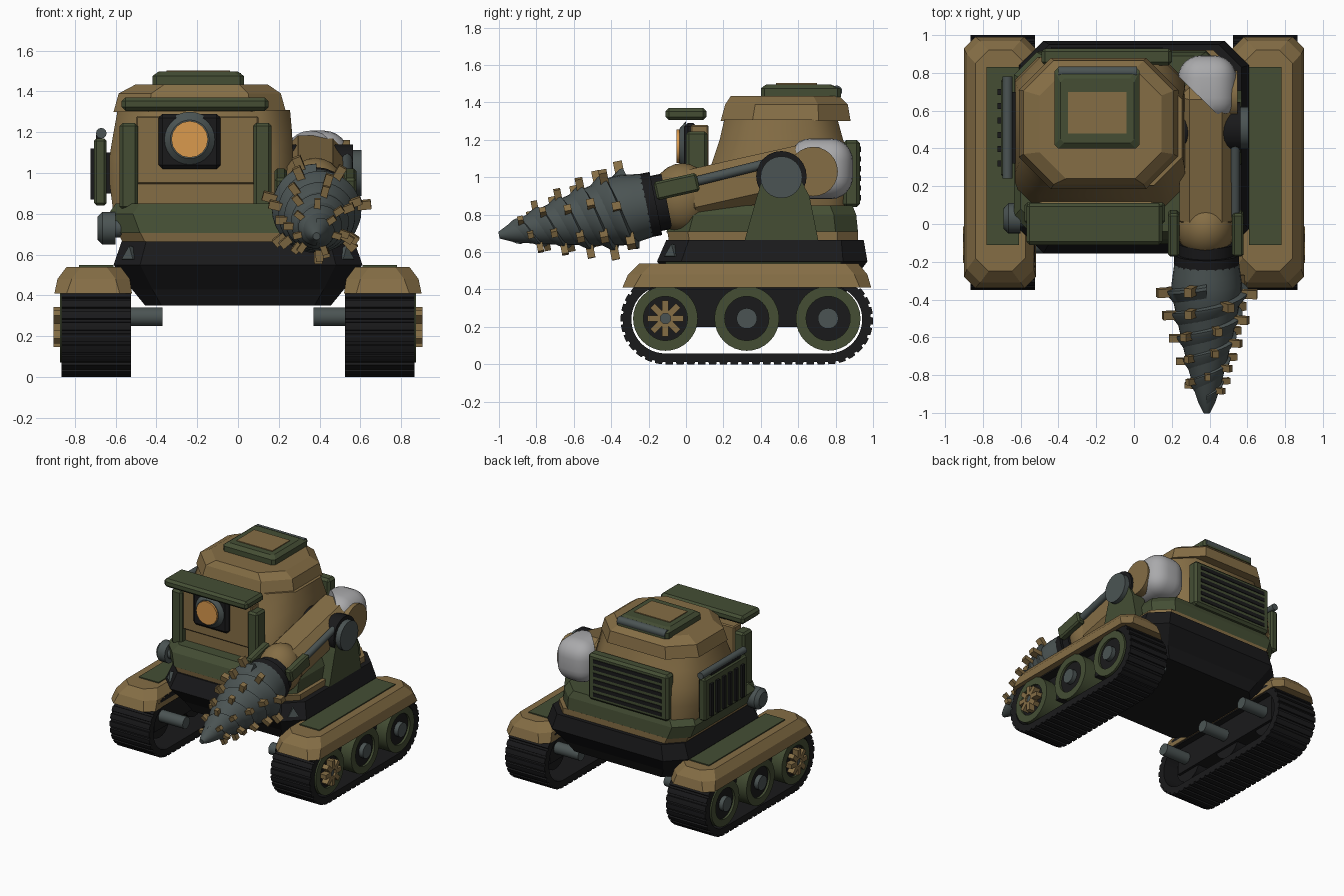
import bpy, bmesh, math
from mathutils import Vector, Matrix

if "Cube" in bpy.data.objects:
    bpy.data.objects.remove(bpy.data.objects["Cube"])


def material(name, rgb):
    m = bpy.data.materials.new(name)
    m.diffuse_color = (*rgb, 1)
    m.use_nodes = True
    m.node_tree.nodes["Principled BSDF"].inputs["Base Color"].default_value = m.diffuse_color
    return m


BROWN = material("tan_paint", (0.235, 0.155, 0.06))
GREEN = material("olive_paint", (0.058, 0.076, 0.034))
BLACK = material("black_rubber", (0.010, 0.010, 0.011))
STEEL = material("blue_grey_steel", (0.07, 0.088, 0.087))
LAMP = material("orange_lamp", (0.70, 0.32, 0.075))
WHITE = material("pale_shell", (0.40, 0.40, 0.41))


def finish(name, bm, mat, smooth=0, bevel=0):
    bmesh.ops.recalc_face_normals(bm, faces=bm.faces)
    if bevel:
        bmesh.ops.bevel(bm, geom=bm.edges[:], offset=bevel, segments=1, affect='EDGES')
    me = bpy.data.meshes.new(name)
    bm.to_mesh(me)
    bm.free()
    me.materials.append(mat)
    ob = bpy.data.objects.new(name, me)
    bpy.context.scene.collection.objects.link(ob)
    if smooth:
        bpy.context.view_layer.objects.active = ob
        ob.select_set(True)
        bpy.ops.object.shade_smooth_by_angle(angle=math.radians(smooth))
        ob.select_set(False)
    return ob


def block(name, center, size, mat, bevel=0, tilt=0):
    bm = bmesh.new()
    bmesh.ops.create_cube(bm, size=1, matrix=Matrix.Translation(center)
                          @ Matrix.Rotation(tilt, 4, 'X') @ Matrix.Diagonal((*size, 1)))
    return finish(name, bm, mat, bevel=bevel)


def box(name, x, y, z, mat, bevel=0):
    return block(name, [sum(a) / 2 for a in (x, y, z)],
                 [abs(a[1] - a[0]) for a in (x, y, z)], mat, bevel)


def rod(name, a, b, r, mat, r2=None, n=24):
    a, b = Vector(a), Vector(b)
    d = b - a
    bm = bmesh.new()
    bmesh.ops.create_cone(bm, cap_ends=True, segments=n, radius1=r, radius2=r if r2 is None else r2,
                          depth=d.length, matrix=Matrix.Translation((a + b) / 2)
                          @ d.to_track_quat('Z', 'Y').to_matrix().to_4x4())
    return finish(name, bm, mat, 35)


def ball(name, center, radii, mat, n=24):
    bm = bmesh.new()
    bmesh.ops.create_uvsphere(bm, u_segments=n, v_segments=n // 2, radius=1,
                              matrix=Matrix.Translation(center) @ Matrix.Diagonal((*radii, 1)))
    return finish(name, bm, mat, 60)


def strip(bm, rows, closed):
    """Join consecutive rows of four points into a tube."""
    pairs = list(zip(rows, rows[1:])) + ([(rows[-1], rows[0])] if closed else [])
    for p, q in pairs:
        for k in range(4):
            bm.faces.new((p[k], q[k], q[(k + 1) % 4], p[(k + 1) % 4]))
    if not closed:
        bm.faces.new(rows[0])
        bm.faces.new(rows[-1])


def loft(name, levels, mat, smooth=0):
    """Stack of corner-cut rectangles: (x0, x1, y0, y1, z, corner)."""
    bm = bmesh.new()
    rings = []
    for x0, x1, y0, y1, z, c in levels:
        pts = [(x0 + c, y0), (x1 - c, y0), (x1, y0 + c), (x1, y1 - c),
               (x1 - c, y1), (x0 + c, y1), (x0, y1 - c), (x0, y0 + c)]
        rings.append([bm.verts.new((*p, z)) for p in pts])
    for lo, hi in zip(rings, rings[1:]):
        for i in range(8):
            j = (i + 1) % 8
            bm.faces.new((lo[i], lo[j], hi[j], hi[i]))
    bm.faces.new(rings[0])
    bm.faces.new(rings[-1])
    return finish(name, bm, mat, smooth)


def ring(name, x0, x1, y, z, r_out, r_in, mat, n=32):
    """Annular ring around the x axis."""
    bm = bmesh.new()
    strip(bm, [[bm.verts.new((x, y + r * math.cos(i * math.tau / n), z + r * math.sin(i * math.tau / n)))
                for x, r in ((x0, r_in), (x0, r_out), (x1, r_out), (x1, r_in))] for i in range(n)], True)
    return finish(name, bm, mat, 35)


def belt(name, x0, x1):
    """Track loop with raised treads."""
    ya, yb, zc, r, count = -0.11, 0.76, 0.24, 0.24, 56
    run, arc = yb - ya, math.pi * r
    bm = bmesh.new()
    rows = []
    for i in range(count):
        for frac, ro in ((0.02, r), (0.35, r), (0.68, r), (0.72, r - 0.012), (0.98, r - 0.012)):
            s = (i + frac) / count * 2 * (run + arc)
            half, u = divmod(s, run + arc)
            sign = 1 - 2 * half
            a = -math.pi / 2 + math.pi * half + max(0, u - run) / r
            y = (ya if sign > 0 else yb) + sign * min(u, run)
            rows.append([bm.verts.new((x, y + q * math.cos(a), zc + q * math.sin(a)))
                         for x, q in ((x0, 0.182), (x0, ro), (x1, ro), (x1, 0.182))])
    strip(bm, rows, True)
    return finish(name, bm, BLACK)


# Track units, left and right
for side, s in (("right", 1), ("left", -1)):
    X = lambda a, b: tuple(sorted((s * a, s * b)))
    belt(side + "_track", *X(0.525, 0.865))
    loft(side + "_fender", [(*X(0.52, 0.90), -0.34, 0.99, 0.41, 0.06), (*X(0.53, 0.885), -0.31, 0.97, 0.48, 0.07),
                            (*X(0.575, 0.84), -0.25, 0.92, 0.54, 0.07)], BROWN)
    box(side + "_fender_plate", X(0.61, 0.78), (-0.11, 0.83), (0.53, 0.548), GREEN)
    box(side + "_track_frame", X(0.58, 0.78), (-0.20, 0.85), (0.20, 0.45), BLACK)
    box(side + "_fender_liner", X(0.53, 0.85), (-0.20, 0.85), (0.40, 0.45), BLACK)
    for w, y in enumerate((-0.11, 0.325, 0.76)):
        tag = f"{side}_wheel_{w}"
        ring(tag + "_rim", *X(0.70, 0.872), y, 0.245, 0.173, 0.118, GREEN)
        rod(tag + "_disc", (s * 0.60, y, 0.245), (s * 0.855, y, 0.245), 0.125, BLACK)
        rod(tag + "_hub", (s * 0.84, y, 0.245), (s * 0.89, y, 0.245), 0.055 if w else 0.045, STEEL)
        rod(tag + "_axle", (s * 0.37, y, 0.295), (s * 0.65, y, 0.295), 0.045, STEEL)
    for k in range(8):
        a = k * math.pi / 4
        block(f"{side}_sprocket_spoke_{k}", (s * 0.88, -0.11 + 0.062 * math.cos(a), 0.245 + 0.062 * math.sin(a)),
              (0.05, 0.07, 0.034), BROWN, tilt=a)
    rod(side + "_hull_stud", (s * 0.505, -0.05, 0.59), (s * 0.54, -0.085, 0.60), 0.045, STEEL, n=3)

# Hull and deck
loft("hull", [(-0.455, 0.455, -0.02, 0.84, 0.35, 0.08), (-0.52, 0.52, -0.06, 0.88, 0.43, 0.10),
              (-0.61, 0.61, -0.155, 0.97, 0.55, 0.13), (-0.57, 0.57, -0.105, 0.95, 0.665, 0.12)], BLACK)
loft("deck_trim", [(-0.56, 0.53, -0.09, 0.92, 0.65, 0.11), (-0.59, 0.53, -0.10, 0.92, 0.71, 0.11)], BROWN)
loft("deck_skirt", [(-0.60, 0.50, -0.105, 0.92, 0.705, 0.12), (-0.635, 0.50, -0.08, 0.91, 0.80, 0.12),
                    (-0.60, 0.47, -0.04, 0.89, 0.85, 0.12)], GREEN)

# Cabin and roof
loft("cabin", [(-0.61, 0.25, 0.05, 0.88, 0.80, 0.12), (-0.63, 0.27, 0.10, 0.885, 0.95, 0.12),
               (-0.63, 0.27, 0.14, 0.88, 1.08, 0.13), (-0.61, 0.265, 0.18, 0.84, 1.20, 0.14),
               (-0.59, 0.255, 0.205, 0.81, 1.31, 0.15)], BROWN, 50)
loft("roof", [(-0.61, 0.235, 0.185, 0.88, 1.30, 0.17), (-0.585, 0.21, 0.21, 0.865, 1.39, 0.16),
              (-0.50, 0.145, 0.24, 0.82, 1.435, 0.14)], BROWN)
loft("hatch", [(-0.42, 0.03, 0.40, 0.83, 1.43, 0.02), (-0.42, 0.03, 0.40, 0.83, 1.475, 0.02),
               (-0.39, 0.00, 0.43, 0.77, 1.497, 0.02)], GREEN)
box("hatch_panel", (-0.35, -0.04), (0.48, 0.70), (1.48, 1.503), BROWN)
rod("hatch_hinge", (-0.40, 0.805, 1.46), (0.015, 0.805, 1.46), 0.03, STEEL)

# Face panel, pillars, visor and lamp
box("face_panel", (-0.50, 0.10), (0.025, 0.12), (0.945, 1.28), BROWN, 0.008)
box("face_lower", (-0.49, 0.09), (0.05, 0.12), (0.82, 0.96), BROWN)
for i, x in enumerate((-0.535, 0.12)):
    box(f"face_pillar_{i}", (x - 0.045, x + 0.045), (0.0, 0.115), (0.82, 1.245), GREEN, 0.015)
box("visor", (-0.57, 0.15), (-0.11, 0.11), (1.305, 1.37), GREEN, 0.018)
box("lamp_housing", (-0.39, -0.085), (-0.01, 0.06), (1.02, 1.29), BLACK, 0.02)
rod("lamp_ring", (-0.237, 0.0, 1.165), (-0.237, -0.035, 1.165), 0.135, STEEL, 0.095, 28)
rod("lamp_lens", (-0.237, -0.02, 1.165), (-0.237, -0.05, 1.165), 0.09, LAMP, n=16)

# Rear and left grilles
box("rear_grille", (-0.49, 0.20), (0.84, 0.93), (0.84, 1.20), GREEN, 0.018)
for i in range(6):
    z = 0.89 + i * 0.052
    box(f"rear_slot_{i}", (-0.44, 0.15), (0.928, 0.936), (z - 0.014, z + 0.014), BLACK)
box("left_grille", (-0.705, -0.645), (0.25, 0.77), (0.84, 1.17), GREEN, 0.012)
box("left_grille_mount", (-0.66, -0.60), (0.32, 0.70), (0.90, 1.10), BLACK)
for i in range(6):
    y = 0.32 + i * 0.076
    box(f"left_slot_{i}", (-0.722, -0.704), (y - 0.016, y + 0.016), (0.87, 1.12), BLACK)
rod("left_grille_pipe", (-0.67, 0.24, 1.195), (-0.67, 0.78, 1.195), 0.026, STEEL, n=12)
block("left_grille_bracket", (-0.68, 0.5, 1.17), (0.03, 0.36, 0.04), BLACK)

# Side knob
rod("side_knob_stem", (-0.52, 0.03, 0.73), (-0.61, 0.03, 0.73), 0.045, STEEL, n=16)
rod("side_knob", (-0.60, 0.03, 0.73), (-0.665, 0.03, 0.73), 0.08, STEEL, n=16)
rod("side_knob_cap", (-0.665, 0.03, 0.73), (-0.69, 0.03, 0.73), 0.08, STEEL, 0.055, 16)

# Arm, shoulder joint and support
TILT = 0.22
CX = 0.38
block("arm", (CX, 0.36, 0.985), (0.28, 0.78, 0.26), BROWN, 0.055, TILT)
ball("elbow", (CX, -0.02, 0.89), (0.155, 0.165, 0.185), BROWN)
bm = bmesh.new()
prof = [(0.31, 0.65), (0.71, 0.65), (0.66, 0.90), (0.61, 0.99), (0.41, 0.99), (0.38, 0.90)]
face = bm.faces.new([bm.verts.new((0.46, y, z)) for y, z in prof])
ext = bmesh.ops.extrude_face_region(bm, geom=[face])["geom"]
bmesh.ops.translate(bm, vec=(0.11, 0, 0), verts=[v for v in ext if isinstance(v, bmesh.types.BMVert)])
finish("arm_support", bm, GREEN)
rod("shoulder_joint", (0.24, 0.51, 1.005), (0.565, 0.51, 1.005), 0.135, BLACK)
rod("shoulder_cap", (0.55, 0.51, 1.0), (0.605, 0.51, 1.0), 0.112, STEEL)
# Pale shell wraps the rear of the arm, cut diagonally at the inner front
bm = bmesh.new()
bmesh.ops.create_cube(bm, size=1, matrix=Matrix.Translation((0.388, 0.72, 1.045)) @ Matrix.Diagonal((0.31, 0.345, 0.325, 1)))
bmesh.ops.bevel(bm, geom=bm.edges[:], offset=0.12, segments=6, profile=0.5, affect='EDGES')
bmesh.ops.bisect_plane(bm, geom=bm.verts[:] + bm.edges[:] + bm.faces[:], plane_co=(0.37, 0.65, 1),
                       plane_no=(0.7, 0.72, 0), clear_inner=True)
bmesh.ops.holes_fill(bm, edges=[e for e in bm.edges if e.is_boundary])
finish("shoulder_shell", bm, WHITE, 45)
rod("shell_core", (0.40, 0.68, 1.03), (0.548, 0.68, 1.03), 0.132, BROWN)
rod("piston", (CX + 0.155, 0.04, 0.975), (CX + 0.155, 0.44, 1.075), 0.026, STEEL, n=12)
for i, s in enumerate((1, -1)):
    block(f"arm_clamp_{i}", (CX + s * 0.17, -0.05, 0.95), (0.06, 0.235, 0.10), GREEN, 0.012, TILT)

# Drill: core, two spiral blades and teeth
TIP, BASE = Vector((CX + 0.005, -1.0, 0.69)), Vector((CX + 0.005, -0.21, 0.85))
AX = (BASE - TIP).normalized()
SIDE = Vector((1, 0, 0))
UP = SIDE.cross(AX)


def on_drill(t, a, extra=0.0):
    r = 0.018 + 0.198 * t ** 0.75 - 0.26 * max(0, t - 0.83)
    return TIP.lerp(BASE, t) + (SIDE * math.sin(a) + UP * math.cos(a)) * (r + extra)


bm = bmesh.new()
rows = [[bm.verts.new(on_drill(t / 15, math.tau * k / 28)) for k in range(28)] for t in range(16)]
for p, q in zip(rows, rows[1:]):
    for k in range(28):
        bm.faces.new((p[k], p[(k + 1) % 28], q[(k + 1) % 28], q[k]))
bm.faces.new(rows[0])
bm.faces.new(rows[-1])
finish("drill_core", bm, STEEL, 40)

TURNS, STEPS, TEETH = 2.5, 90, 16
teeth = bmesh.new()
for start in (0, 1):
    bm = bmesh.new()
    rows = []
    for i in range(STEPS + 1):
        f = i / STEPS
        t, a, h = 0.07 + 0.77 * f, math.tau * TURNS * f + start * math.pi, 0.008 + 0.026 * f
        rows.append([bm.verts.new(on_drill(*p)) for p in
                     ((t - 0.045, a, -0.01), (t + 0.035, a, h), (t + 0.055, a, h), (t + 0.07, a, -0.01))])
    strip(bm, rows, False)
    finish(f"drill_blade_{start}", bm, STEEL, 40)
    for i in range(TEETH):
        f = (i + 1 + 0.4 * start) / (TEETH + 0.8)
        a = math.tau * TURNS * f + start * math.pi
        n = SIDE * math.sin(a) + UP * math.cos(a)
        rot = Matrix((n.cross(AX), AX, n)).transposed().to_4x4()
        size = 0.65 + 0.4 * f
        bmesh.ops.create_cube(teeth, size=1, matrix=Matrix.Translation(on_drill(0.115 + 0.77 * f, a, 0.016 + 0.03 * f))
                              @ rot @ Matrix.Diagonal((0.042 * size, 0.046 * size, 0.08 * size, 1)))
finish("drill_teeth", teeth, BROWN)
rod("drill_collar", BASE - AX * 0.03, BASE + AX * 0.05, 0.172, BLACK)
rod("drill_collar_rear", BASE + AX * 0.04, BASE + AX * 0.11, 0.15, BLACK)
